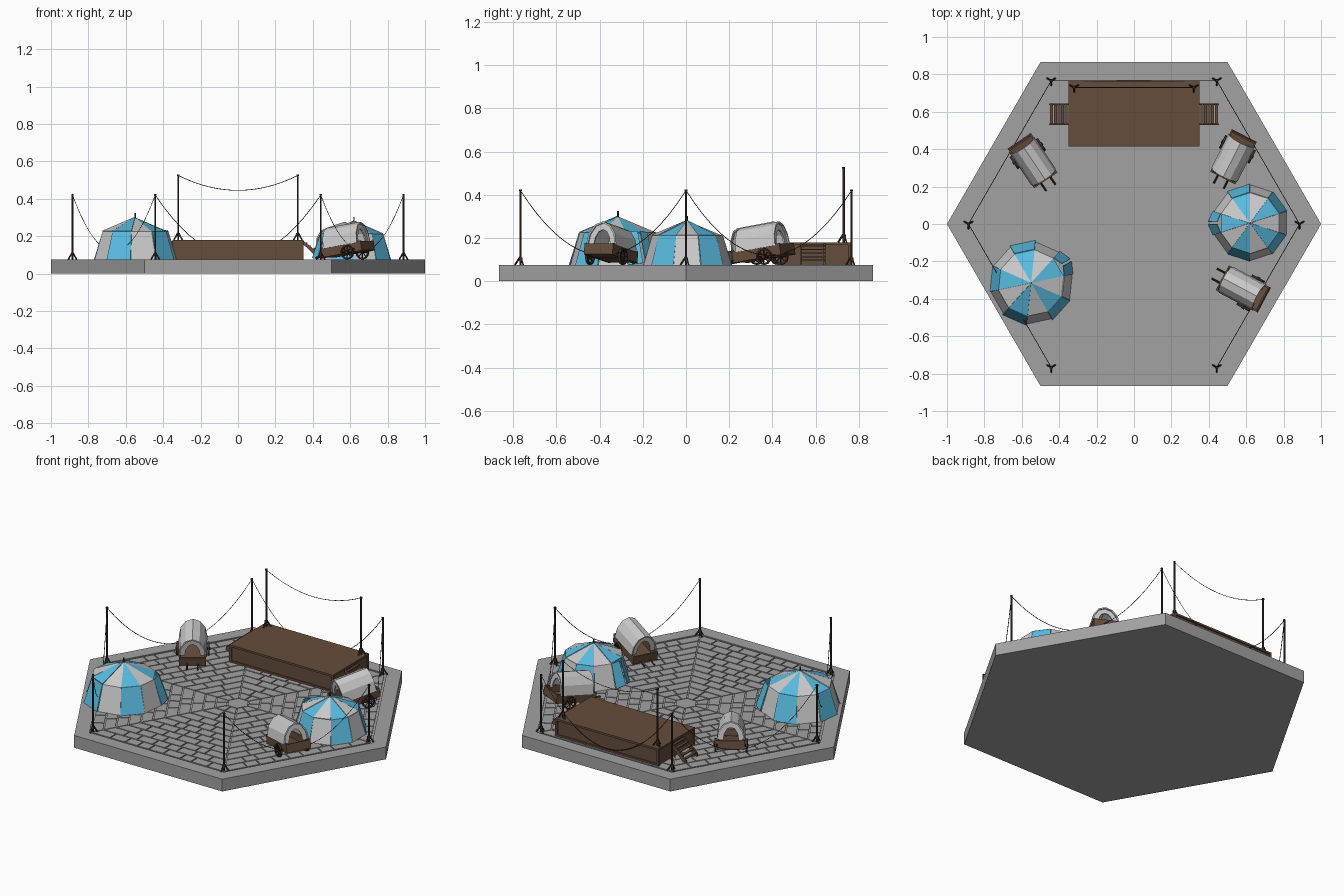
import bpy, bmesh, math, random
from mathutils import Matrix, Vector

if "Cube" in bpy.data.objects:
    bpy.data.objects.remove(bpy.data.objects["Cube"])

random.seed(4)
G = 0.075                      # ground level of the plaza
T = Matrix.Translation
def R(deg, axis='Z'):
    return Matrix.Rotation(math.radians(deg), 4, axis)
ALONG_X = Matrix(((0, 0, 1, 0), (1, 0, 0, 0), (0, 1, 0, 0), (0, 0, 0, 1)))

def material(name, rgb):
    m = bpy.data.materials.new(name)
    m.diffuse_color = (*rgb, 1)
    m.use_nodes = True
    m.node_tree.nodes["Principled BSDF"].inputs["Base Color"].default_value = m.diffuse_color
    return m
STONE = material("stone", (0.36, 0.36, 0.36))
WOOD = material("wood", (0.13, 0.075, 0.045))
DARK = material("dark_wood", (0.05, 0.03, 0.02))
BLUE = material("blue_cloth", (0.1, 0.5, 0.75))

def finish(bm, name, mat=None, thick=0):
    bmesh.ops.recalc_face_normals(bm, faces=bm.faces)
    me = bpy.data.meshes.new(name)
    bm.to_mesh(me)
    bm.free()
    ob = bpy.data.objects.new(name, me)
    bpy.context.collection.objects.link(ob)
    if mat:
        me.materials.append(mat)
    if thick:
        mod = ob.modifiers.new("thickness", 'SOLIDIFY')
        mod.thickness = thick
    return ob

def box(bm, lo, hi, M=Matrix()):
    lo, hi = Vector(lo), Vector(hi)
    S = Matrix.Diagonal((*(hi - lo), 1))
    bmesh.ops.create_cube(bm, size=1, matrix=M @ T((lo + hi) / 2) @ S)

def bar(bm, a, b, r, n=6, M=Matrix()):
    a, b = M @ Vector(a), M @ Vector(b)
    d = b - a
    bmesh.ops.create_cone(bm, cap_ends=True, segments=n, radius1=r, radius2=r, depth=d.length,
                          matrix=T((a + b) / 2) @ d.to_track_quat('Z', 'Y').to_matrix().to_4x4())

def prism(bm, pts, z0, z1, M=Matrix()):
    lo = [bm.verts.new(M @ Vector((x, y, z0))) for x, y in pts]
    hi = [bm.verts.new(M @ Vector((x, y, z1))) for x, y in pts]
    bm.faces.new(lo[::-1])
    bm.faces.new(hi)
    n = len(pts)
    for i in range(n):
        j = (i + 1) % n
        bm.faces.new((lo[i], lo[j], hi[j], hi[i]))

def polar(r, deg):
    return (r * math.cos(math.radians(deg)), r * math.sin(math.radians(deg)))

# hexagonal base and its raised rim
K = math.tan(math.radians(30))
bm = bmesh.new()
prism(bm, [polar(1, 60 * i) for i in range(6)], 0, 0.069)
finish(bm, "base", STONE)
bm = bmesh.new()
A0, A1 = 0.785, math.sqrt(0.75)
for s in range(6):
    prism(bm, [(A0, -A0 * K), (A1, -A1 * K), (A1, A1 * K), (A0, A0 * K)], 0.06, G, R(30 + 60 * s))
finish(bm, "rim", STONE)

# paving stones in hexagonal courses
bm = bmesh.new()
gap, step = 0.007, 0.0655
prism(bm, [polar(0.063, 60 * i) for i in range(6)], 0.06, 0.074)
for c in range(11):
    a0 = 0.06 + step * c
    a1 = a0 + step - gap
    for s in range(6):
        n = max(2, round(a0 * 2 * K / 0.095))
        w = 2 * a0 * K
        cuts = [-w / 2 + w * (j + random.uniform(-0.2, 0.2)) / n for j in range(1, n)]
        for j in range(n):
            l0, l1 = (cuts[j - 1] + gap / 2,) * 2 if j else (-a0 * K + gap / 2, -a1 * K + gap / 2)
            r0, r1 = (cuts[j] - gap / 2,) * 2 if j < n - 1 else (a0 * K - gap / 2, a1 * K - gap / 2)
            prism(bm, [(a0, l0), (a1, l1), (a1, r1), (a0, r0)], 0.06, 0.074, R(30 + 60 * s))
finish(bm, "paving_stones", STONE)

# stage: top slab, recessed sides, corner posts and bottom rails
bm = bmesh.new()
box(bm, (-0.35, 0.415, 0.168), (0.35, 0.765, 0.18))
box(bm, (-0.342, 0.423, G - 0.005), (0.342, 0.757, 0.17))
for x in (-0.343, 0.343):
    for y in (0.422, 0.758):
        box(bm, (x - 0.007, y - 0.007, G - 0.005), (x + 0.007, y + 0.007, 0.17))
for y in (0.42, 0.76):
    box(bm, (-0.34, y - 0.004, G - 0.005), (0.34, y + 0.004, G + 0.01))
finish(bm, "stage", WOOD)

# stage stairs on both ends
for side, name in ((1, "right_stairs"), (-1, "left_stairs")):
    bm = bmesh.new()
    for y in (0.534, 0.641):
        prism(bm, [(0.35, 0.155), (0.35, 0.175), (0.452, 0.092), (0.452, G), (0.435, G)],
              -y - 0.004, -y + 0.004, Matrix.Scale(side, 4, (1, 0, 0)) @ R(90, 'X'))
    for i in range(5):
        x, z = 0.364 + 0.019 * i, 0.160 - 0.0165 * i
        xa, xb = sorted((side * (x - 0.008), side * (x + 0.008)))
        box(bm, (xa, 0.53, z), (xb, 0.645, z + 0.006))
    finish(bm, name, WOOD)

# poles with braced feet
def pole(name, x, y, z0, z1):
    bm = bmesh.new()
    M = T((x, y, z0))
    h = z1 - z0
    bar(bm, (0, 0, 0), (0, 0, h), 0.0055, 6, M)
    bar(bm, (0, 0, 0.02), (0, 0, 0.036), 0.01, 6, M)
    bar(bm, (0, 0, h - 0.008), (0, 0, h), 0.007, 6, M)
    for i in range(3):
        px, py = polar(0.026, 120 * i + 30)
        bar(bm, (px, py, 0), (0, 0, 0.04), 0.0045, 4, M)
    finish(bm, name, DARK)

def wire(name, a, b, sag):
    bm = bmesh.new()
    a, b = Vector(a), Vector(b)
    pts = [a.lerp(b, i / 20) - Vector((0, 0, sag * 4 * (i / 20) * (1 - i / 20))) for i in range(21)]
    for p, q in zip(pts, pts[1:]):
        bar(bm, p, q, 0.0018, 4)
    finish(bm, name, DARK)

tops = []
for i in range(6):
    x, y = polar(0.885, 60 * i)
    pole(f"corner_pole_{i + 1}", x, y, G, 0.425)
    tops.append((x, y, 0.42))
for i in (0, 1, 2, 3, 5):      # the front side stays open
    wire(f"corner_wire_{i + 1}", tops[i], tops[(i + 1) % 6], 0.33 if i == 1 else 0.3)
for x, name in ((-0.32, "left_stage_pole"), (0.32, "right_stage_pole")):
    pole(name, x, 0.73, 0.18, 0.53)
wire("stage_wire", (-0.32, 0.73, 0.525), (0.32, 0.73, 0.525), 0.08)

# striped ten-sided tents, entrance panel at local +x with two flaps ajar
def tent(name, x, y, facing, s):
    M = T((x, y, G)) @ R(facing) @ Matrix.Scale(s, 4)
    for colour in (0, 1):
        bm = bmesh.new()
        def face(*pts):
            bm.faces.new([bm.verts.new(M @ Vector(p)) for p in pts])
        for k in range(colour, 10, 2):
            d0, d1 = 36 * k - 18, 36 * k + 18
            out = 0 if colour else 0.004
            b0, b1 = (*polar(0.221 + out, d0), 0), (*polar(0.221 + out, d1), 0)
            e0, e1 = (*polar(0.178, d0), 0.15), (*polar(0.178, d1), 0.15)
            face(e0, e1, (0, 0, 0.225))
            if k:
                face(b0, b1, e1, e0)
                continue
            for b, e, q in ((b0, e0, 1), (b1, e1, -1)):
                swing = Matrix.Rotation(math.radians(-25 * q), 3, Vector(e) - Vector(b))
                mid = Vector(b) + swing @ Vector((0, -b[1], 0))
                top = Vector(e) + swing @ Vector((0, -e[1], 0))
                face(b, mid, top, e)
        finish(bm, f"{name}_{'grey' if colour else 'blue'}_cloth", None if colour else BLUE, 0.004)
    bm = bmesh.new()
    bar(bm, (0, 0, 0), (0, 0, 0.25), 0.004, 6, M)
    finish(bm, name + "_pole", DARK)

tent("left_tent", -0.55, -0.315, 30, 1)
tent("right_tent", 0.62, 0.005, 180, 0.91)

# covered two-wheel wagons tipped forward onto their shafts
def arch(r, h):
    return [(r * math.cos(math.pi * i / 6), 0.02 + h * math.sin(math.pi * i / 6)) for i in range(7)]

def wagon(name, x, y, heading):
    M = T((x, y, G)) @ R(heading)
    B = M @ T((0, 0, 0.055)) @ R(9, 'Y')
    bm = bmesh.new()
    box(bm, (-0.125, -0.066, -0.025), (0.115, 0.066, -0.015), B)
    for q in (-1, 1):
        box(bm, (-0.13, q * 0.07 - 0.005, -0.027), (0.12, q * 0.07 + 0.005, 0.027), B)
    for px in (-0.13, 0.112):
        box(bm, (px, -0.07, -0.025), (px + 0.008, 0.07, 0.025), B)
    finish(bm, name + "_tray", WOOD)
    bm = bmesh.new()
    outer = arch(0.079, 0.112)
    prism(bm, outer + arch(0.071, 0.104)[::-1], -0.108, 0.098, B @ ALONG_X)
    for px in (-0.1, 0.082):
        prism(bm, outer + arch(0.043, 0.075)[::-1], px, px + 0.008, B @ ALONG_X)
    finish(bm, name + "_cover")
    bm = bmesh.new()
    for q in (-1, 1):
        bar(bm, (0.1, q * 0.03, -0.018), (0.175, q * 0.03, -0.018), 0.005, 4, B)
        W = M @ T((-0.05, q * 0.086, 0.039)) @ R(90, 'X')
        for i in range(12):
            ring = [polar(r, d) for r, d in ((0.039, 30 * i), (0.039, 30 * i + 30),
                                             (0.031, 30 * i + 30), (0.031, 30 * i))]
            prism(bm, ring, -0.006, 0.006, W)
        for i in range(4):
            px, py = polar(0.033, 45 * i)
            bar(bm, (-px, -py, 0), (px, py, 0), 0.003, 4, W)
        bar(bm, (0, 0, -0.01), (0, 0, 0.01), 0.009, 8, W)
    bar(bm, (-0.05, -0.086, 0.039), (-0.05, 0.086, 0.039), 0.005, 6, M)
    finish(bm, name + "_wheels_and_shafts", DARK)

wagon("left_wagon", -0.54, 0.335, -56)
wagon("back_right_wagon", 0.53, 0.355, -117)
wagon("front_right_wagon", 0.58, -0.345, 152)
